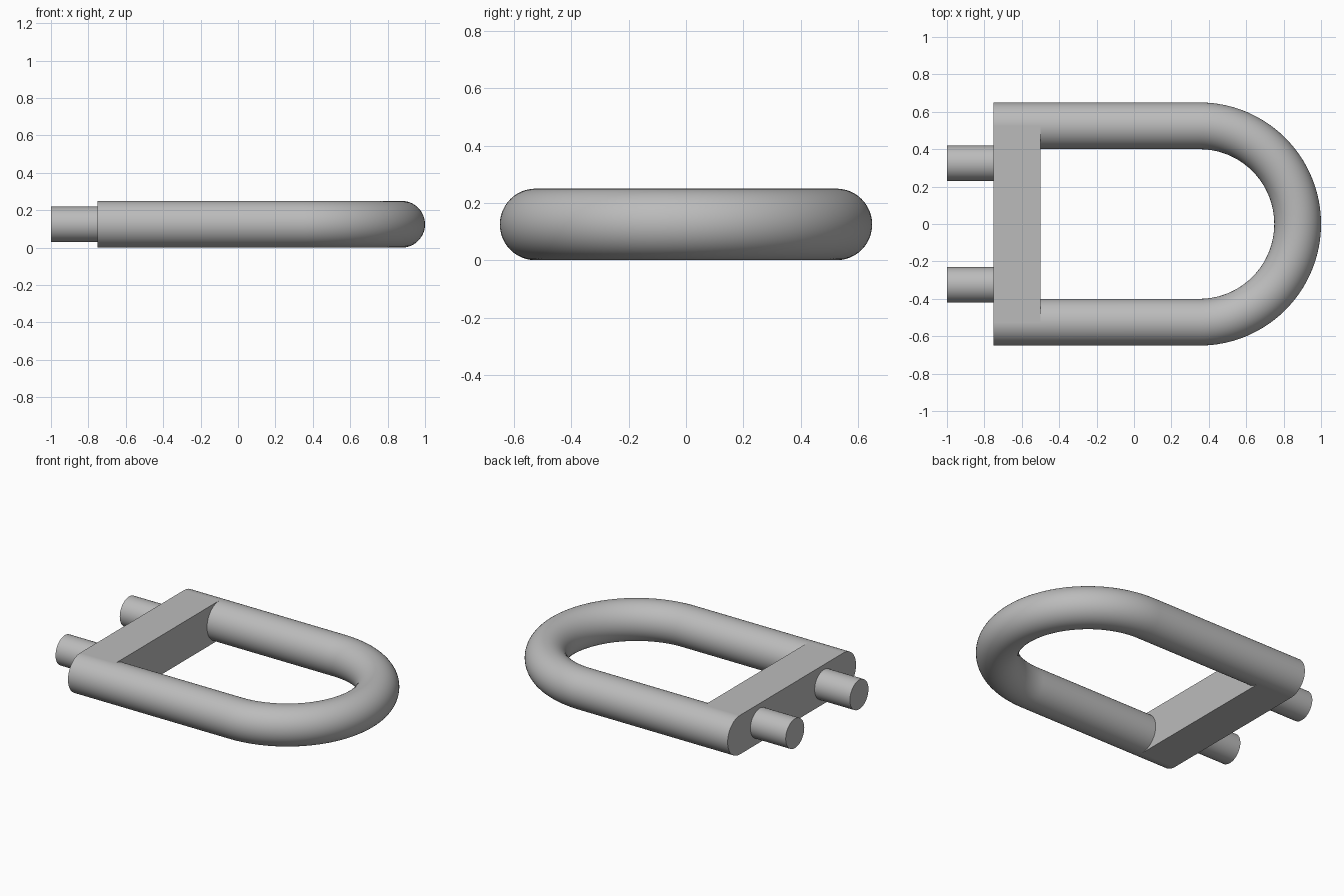
import bpy, bmesh, math
from mathutils import Vector

cube = bpy.data.objects.get("Cube")
if cube:
    bpy.data.objects.remove(cube, do_unlink=True)

TUBE_R = 0.125    # thickness radius of the bow
BEND_R = 0.525    # centreline radius of the bend
BEND_X = 0.35     # where the straight legs meet the bend
BACK_X = -0.75    # flat back of the body
MID_Z = TUBE_R

metal = bpy.data.materials.new("grey_metal")
metal.use_nodes = True
colour = (0.5, 0.5, 0.5, 1)
metal.diffuse_color = colour
metal.node_tree.nodes["Principled BSDF"].inputs["Base Color"].default_value = colour


def add_object(name, bm):
    bmesh.ops.recalc_face_normals(bm, faces=bm.faces)
    mesh = bpy.data.meshes.new(name)
    bm.to_mesh(mesh)
    bm.free()
    mesh.materials.append(metal)
    obj = bpy.data.objects.new(name, mesh)
    bpy.context.collection.objects.link(obj)
    bpy.ops.object.select_all(action='DESELECT')
    obj.select_set(True)
    bpy.context.view_layer.objects.active = obj
    bpy.ops.object.shade_smooth_by_angle(angle=math.radians(35))
    return obj


def sweep(name, path, radius, sides=48):
    """Round capped tube along (point, tangent) pairs lying in a flat plane."""
    bm = bmesh.new()
    up = Vector((0, 0, 1))
    rings = []
    for point, tangent in path:
        side = tangent.cross(up)
        angles = [2 * math.pi * i / sides for i in range(sides)]
        rings.append([bm.verts.new(point + radius * (math.cos(a) * side + math.sin(a) * up))
                      for a in angles])
    for a, b in zip(rings, rings[1:]):
        for i in range(sides):
            j = (i + 1) % sides
            bm.faces.new((a[i], a[j], b[j], b[i]))
    bm.faces.new(rings[0])
    bm.faces.new(rings[-1])
    return add_object(name, bm)


# U-shaped bow: straight leg, half-circle bend, straight leg
STEPS = 64
path = [(Vector((BACK_X, -BEND_R, MID_Z)), Vector((1, 0, 0)))]
for i in range(STEPS + 1):
    t = math.pi * (i / STEPS - 0.5)
    path.append((Vector((BEND_X + BEND_R * math.cos(t), BEND_R * math.sin(t), MID_Z)),
                 Vector((-math.sin(t), math.cos(t), 0))))
path.append((Vector((BACK_X, BEND_R, MID_Z)), Vector((-1, 0, 0))))
sweep("bow", path, TUBE_R)

# Crossbar joining the two legs, flush with their top and bottom
bm = bmesh.new()
bmesh.ops.create_cube(bm, size=1)
bmesh.ops.scale(bm, vec=(0.25, 2 * BEND_R, 2 * TUBE_R), verts=bm.verts)
bmesh.ops.translate(bm, vec=(BACK_X + 0.125, 0, MID_Z), verts=bm.verts)
add_object("crossbar", bm)

# Two pins projecting from the crossbar
for name, y in (("left_side_pin", -0.325), ("right_side_pin", 0.325)):
    ends = [(Vector((x, y, MID_Z)), Vector((1, 0, 0))) for x in (-1, BACK_X + 0.02)]
    sweep(name, ends, 0.094)
